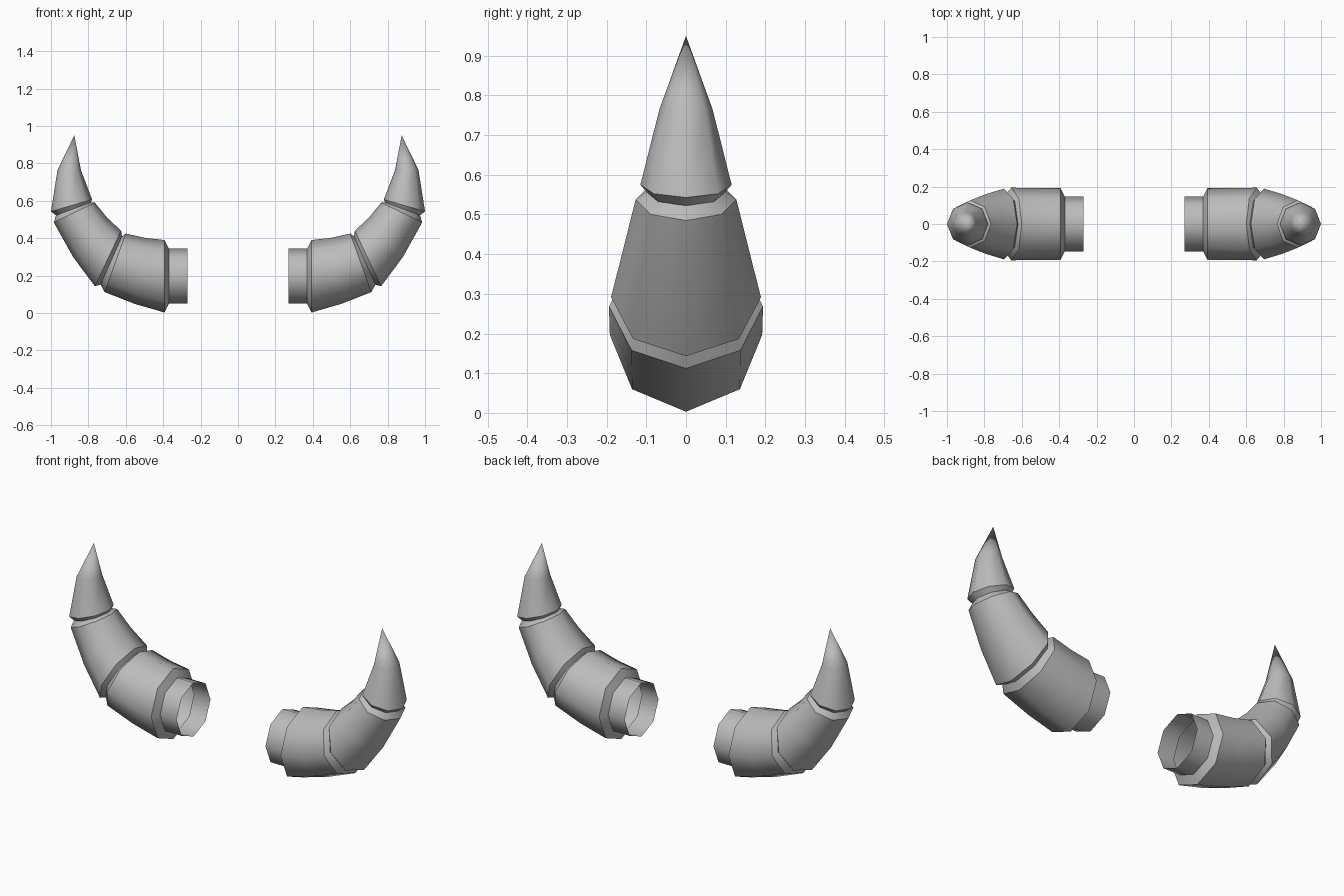
import bpy, bmesh, math
from mathutils import Vector

cube = bpy.data.objects.get("Cube")
if cube:
    bpy.data.objects.remove(cube, do_unlink=True)

grey = bpy.data.materials.new("horn grey")
grey.use_nodes = True
grey.diffuse_color = (0.5, 0.5, 0.5, 1)
grey.node_tree.nodes["Principled BSDF"].inputs["Base Color"].default_value = (0.5, 0.5, 0.5, 1)

SIDES = 8

# Rings along the horn: inner edge (x, z), outer edge (x, z), half width
collar_start = (0.27, 0.345, 0.27, 0.05, 0.147)
collar_end = (0.37, 0.345, 0.37, 0.05, 0.147)
lower_start = (0.393, 0.39, 0.393, 0.003, 0.192)
lower_mid = (0.497, 0.402, 0.55, 0.048, 0.193)
lower_end = (0.60, 0.425, 0.713, 0.112, 0.194)
groove_a = (0.62, 0.41, 0.735, 0.152, 0.168)
middle_start = (0.625, 0.44, 0.765, 0.143, 0.189)
middle_mid = (0.70, 0.51, 0.882, 0.30, 0.16)
middle_end = (0.765, 0.59, 0.985, 0.485, 0.127)
groove_b = (0.787, 0.592, 0.973, 0.522, 0.10)
tip_start = (0.78, 0.607, 1.0, 0.543, 0.115)
tip_mid = (0.84, 0.765, 0.965, 0.765, 0.067)
tip_point = (0.875, 0.95, 0.875, 0.95, 0.0)

# Separate shells keep the seams between plates crisp
parts = {
    "root_collar": [collar_start, collar_end],
    "root_flare": [collar_end, lower_start],
    "lower_plate": [lower_start, lower_mid, lower_end],
    "lower_groove": [lower_end, groove_a, middle_start],
    "middle_plate": [middle_start, middle_mid, middle_end],
    "upper_groove": [middle_end, groove_b, tip_start],
    "tip": [tip_start, tip_mid, tip_point],
}


def ring_points(ring, side):
    xi, zi, xo, zo, width = ring
    inner, outer = Vector((side * xi, 0, zi)), Vector((side * xo, 0, zo))
    centre, up = (inner + outer) / 2, (inner - outer) / 2
    if width == 0:
        return [centre]
    angles = [math.tau * k / SIDES for k in range(SIDES)]
    return [centre + up * math.cos(a) + Vector((0, width * math.sin(a), 0)) for a in angles]


def shell(name, rings, side):
    bm = bmesh.new()
    loops = [[bm.verts.new(p) for p in ring_points(r, side)] for r in rings]
    for a, b in zip(loops, loops[1:]):
        for k in range(SIDES):
            n = (k + 1) % SIDES
            corners = [a[n], a[k], b[0]] if len(b) == 1 else [a[n], a[k], b[k], b[n]]
            bm.faces.new(corners if side > 0 else corners[::-1])
    for face in bm.faces:
        face.smooth = True
    # Grooves have a hard crease at their floor
    if "groove" in name:
        for edge in bm.edges:
            if all(v in loops[1] for v in edge.verts):
                edge.smooth = False
    mesh = bpy.data.meshes.new(name)
    bm.to_mesh(mesh)
    bm.free()
    mesh.materials.append(grey)
    bpy.context.collection.objects.link(bpy.data.objects.new(name, mesh))


# Left and right horns
for label, side in (("left", 1), ("right", -1)):
    for part, rings in parts.items():
        shell(f"{label}_horn_{part}", rings, side)
